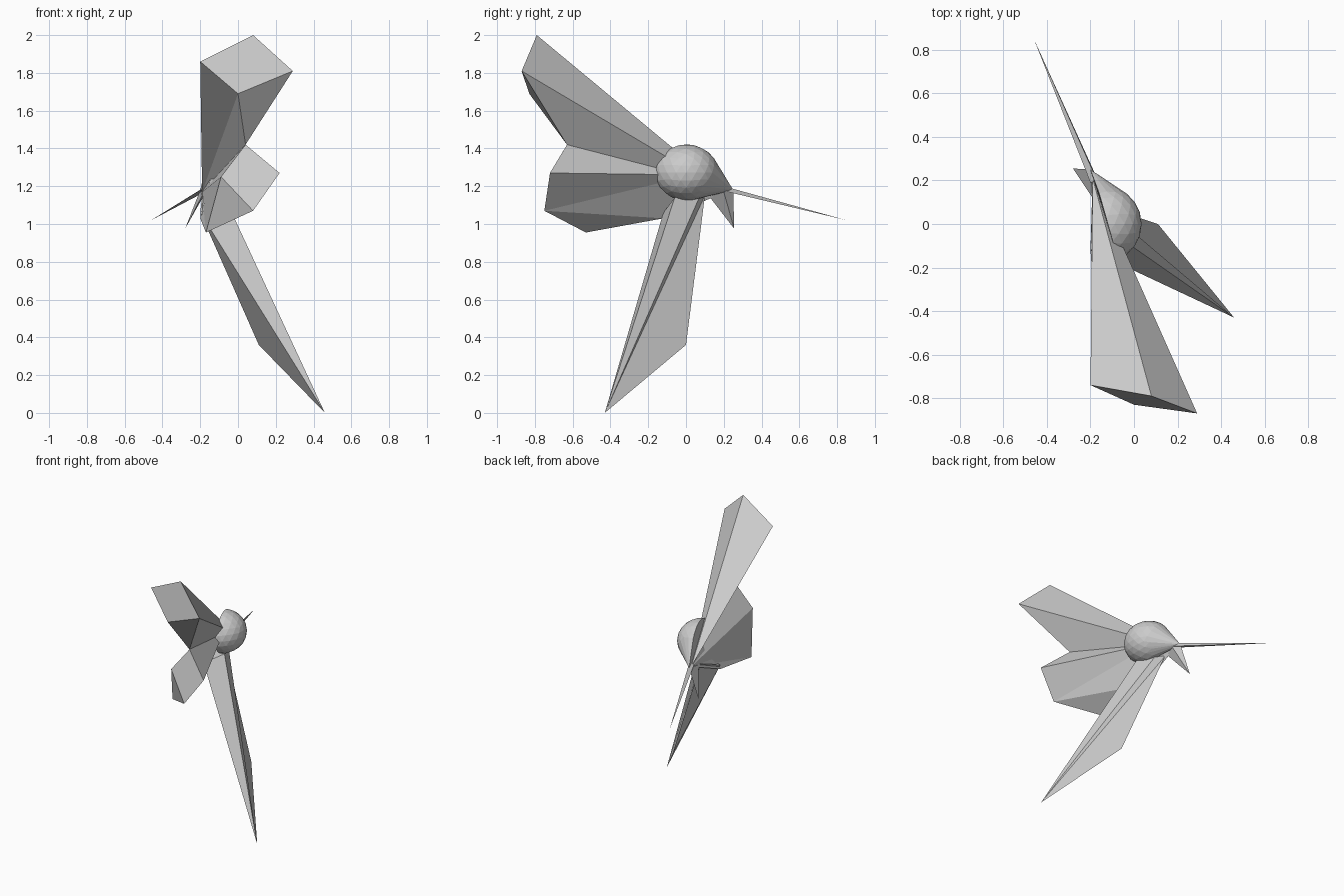
import bpy
import bmesh
from mathutils import Vector

cube = bpy.data.objects.get("Cube")
if cube:
    bpy.data.objects.remove(cube, do_unlink=True)

grey = bpy.data.materials.new("light grey")
grey.use_nodes = True
colour = (0.6, 0.6, 0.6, 1)
grey.diffuse_color = colour
grey.node_tree.nodes["Principled BSDF"].inputs["Base Color"].default_value = colour


def finish(name, bm):
    """Turn a bmesh into a flat-shaded grey object."""
    bmesh.ops.recalc_face_normals(bm, faces=bm.faces[:])
    mesh = bpy.data.meshes.new(name)
    bm.to_mesh(mesh)
    bm.free()
    mesh.materials.append(grey)
    obj = bpy.data.objects.new(name, mesh)
    bpy.context.scene.collection.objects.link(obj)
    return obj


def folded(name, points, panels):
    """Build a folded shape from named corners; each panel is a word of corner letters."""
    bm = bmesh.new()
    verts = {key: bm.verts.new(co) for key, co in points.items()}
    for panel in panels.split():
        bm.faces.new([verts[key] for key in panel])
    return finish(name, bm)


neck = (-0.19, 0.21, 1.17)
face_tip = Vector((-0.2, 0.25, 1.18))
wing_joint = (0.04, -0.63, 1.42)

# Body: faceted dome, cut flat at the back and drawn out to the face
bm = bmesh.new()
bmesh.ops.create_icosphere(bm, subdivisions=3, radius=1)
for v in bm.verts:
    v.co = Vector((-0.13, 0, 1.272)) + v.co * Vector((0.165, 0.172, 0.15))
bmesh.ops.bisect_plane(bm, geom=bm.verts[:] + bm.edges[:] + bm.faces[:],
                       plane_co=(-0.12, 0, 1.27), plane_no=(-0.96, -0.27, 0),
                       clear_outer=True)
bm.verts.new(face_tip)
hull = bmesh.ops.convex_hull(bm, input=bm.verts[:])
loose = {g for g in hull["geom_interior"] + hull["geom_unused"]
         if isinstance(g, bmesh.types.BMVert)}
bmesh.ops.delete(bm, geom=list(loose), context='VERTS')
finish("body", bm)

# Upper wing: five outer corners gathered at the neck
folded("upper_wing", {
    "a": (-0.2, -0.74, 1.86), "b": (0.08, -0.79, 2.0), "c": (0.29, -0.87, 1.81),
    "d": (0, -0.83, 1.69), "e": wing_joint, "r": neck,
}, "abr bcr cer abcd cde adr der")

# Lower wing, sharing a corner with the upper one
folded("lower_wing", {
    "a": wing_joint, "b": (0.22, -0.72, 1.27), "c": (0.08, -0.75, 1.07),
    "d": (-0.17, -0.53, 0.955), "e": (-0.09, -0.66, 1.25),
    "r": neck, "s": (-0.14, 0.04, 1.26), "t": (-0.2, -0.12, 1.03),
}, "abs bcs cts cdt abce ecd aer ars edr dtr rts")

# Tail: long pointed blade hanging under the body
folded("tail", {
    "t": (0.46, -0.43, 0), "k": (0.11, 0, 0.36), "a": (-0.2, -0.12, 1.06),
    "b": (-0.07, -0.06, 1.14), "c": (-0.13, 0.07, 1.14), "d": (-0.19, 0.1, 1.15),
}, "tkd tdc tcb tba tak akd abcd")

# Throat: small pointed fold below the face
folded("throat", {
    "a": (-0.28, 0.255, 0.975), "b": face_tip, "c": (-0.19, 0.12, 1.15),
    "d": (-0.17, 0.2, 1.17),
}, "abc abd acd bcd")

# Beak: thin needle from the face
folded("beak", {
    "t": (-0.46, 0.85, 1.02), "a": (-0.17, 0.2, 1.2), "b": (-0.2, 0.19, 1.18),
    "c": (-0.165, 0.2, 1.175),
}, "tab tbc tca abc")
